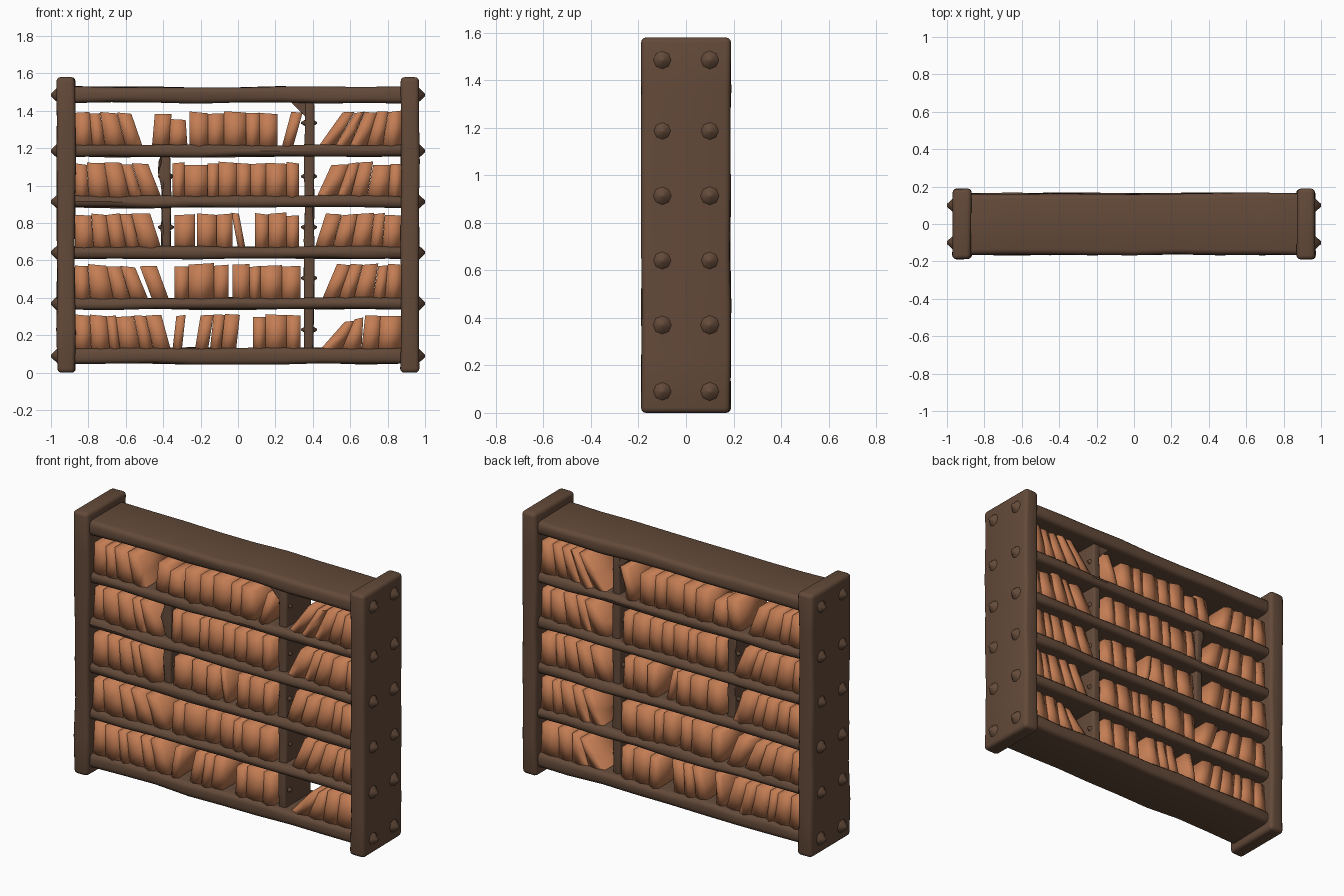
import bpy, bmesh, random
from math import radians, pi
from mathutils import Vector, Matrix

random.seed(4)
if "Cube" in bpy.data.objects:
    bpy.data.objects.remove(bpy.data.objects["Cube"])


def material(name, color):
    m = bpy.data.materials.new(name)
    m.use_nodes = True
    m.diffuse_color = color
    m.node_tree.nodes["Principled BSDF"].inputs["Base Color"].default_value = color
    return m


wood = material("dark_wood", (0.125, 0.068, 0.041, 1))
leather = material("tan_leather", (0.55, 0.205, 0.088, 1))


def finish(bm, name, mat, angle=40):
    bmesh.ops.recalc_face_normals(bm, faces=bm.faces)
    mesh = bpy.data.meshes.new(name)
    bm.to_mesh(mesh)
    bm.free()
    mesh.materials.append(mat)
    mesh.shade_smooth()
    mesh.set_sharp_from_angle(angle=radians(angle))
    ob = bpy.data.objects.new(name, mesh)
    bpy.context.collection.objects.link(ob)


def plank(name, size, center, axis, cuts, wobble, bevel):
    """Hand-hewn rounded board whose cross-section wavers along one axis."""
    bm = bmesh.new()
    bmesh.ops.create_cube(bm, size=1)
    for v in bm.verts:
        v.co = v.co * Vector(size) + Vector(center)
    along = [e for e in bm.edges
             if abs((e.verts[0].co - e.verts[1].co)[axis]) > size[axis] / 2]
    bmesh.ops.subdivide_edges(bm, edges=along, cuts=cuts, use_grid_fill=True)
    for v in bm.verts:
        for k in range(3):
            if k != axis:
                v.co[k] += random.uniform(-wobble, wobble)
    edges = [e for e in bm.edges if e.calc_face_angle(0) > 0.7]
    bmesh.ops.bevel(bm, geom=edges, offset=bevel, segments=3, profile=0.5,
                    affect='EDGES', clamp_overlap=True)
    finish(bm, name, wood)


def peg(name, base, side, radius, length):
    """Blunt, softly shaded wooden peg pointing along x."""
    bm = bmesh.new()
    bmesh.ops.create_cone(bm, cap_ends=True, segments=8, radius1=radius,
                          radius2=radius * 0.2, depth=length)
    turn = Matrix.Rotation(side * pi / 2, 4, 'Y')
    bmesh.ops.transform(bm, matrix=Matrix.Translation(base) @ turn, verts=bm.verts)
    finish(bm, name, wood, 80)


# Side posts
for side, label in ((1, "left"), (-1, "right")):
    plank(label + "_post", (0.098, 0.374, 1.58), (side * 0.919, 0, 0.79),
          2, 6, 0.004, 0.022)

# Evenly stepped shelves, thicker at top and bottom, with peg ends past the posts
shelf_count, step = 6, 0.275
shelves = []
for i in range(shelf_count):
    outer = i in (0, shelf_count - 1)
    thick = 0.085 if outer else 0.063
    z = 0.09 + step * i + (0.02 if i == shelf_count - 1 else 0)
    if not outer:
        z += 0.003 * (1 - i) + 0.005
    shelves.append((z, thick))
    plank("shelf", (1.8, 0.326, thick), (0, 0, z), 0, 7, 0.005, 0.028)
    for side in (1, -1):
        for y in (-0.1, 0.1):
            peg("shelf_peg", (side * 0.982, y, z), side, 0.04, 0.034)


def divider(name, x, first, last):
    """Upright board between two shelves, with a cross peg in every bay."""
    z0, z1 = shelves[first][0], shelves[last][0]
    plank(name, (0.05, 0.25, z1 - z0), (x, 0, (z0 + z1) / 2), 2, 8, 0.005, 0.012)
    for lower, upper in zip(shelves[first:last], shelves[first + 1:last + 1]):
        for y in (-0.09, 0.09):
            for side in (1, -1):
                peg("divider_peg", (x + side * 0.028, y, (lower[0] + upper[0]) / 2),
                    side, 0.022, 0.03)


divider("long_divider", 0.38, 0, 5)
divider("short_divider", -0.385, 2, 4)

# Wedge bracket under the top board
bm = bmesh.new()
base = bm.faces.new([bm.verts.new((x, -0.12, z))
                     for x, z in ((0.28, 1.45), (0.37, 1.45), (0.37, 1.36))])
tip = bmesh.ops.extrude_face_region(bm, geom=[base], use_keep_orig=True)["geom"]
bmesh.ops.translate(bm, vec=(0, 0.24, 0),
                    verts=[g for g in tip if isinstance(g, bmesh.types.BMVert)])
finish(bm, "top_bracket", wood)


def add_book(bm, b0, b1, t0, t1, z0, z1):
    """One worn book: four-sided outline with a bulging spine front and back."""
    depth = random.uniform(0.128, 0.142)
    slant = random.uniform(-0.01, 0.01)
    steps = (0, 0.5, 1)

    def corner(side, f, s):
        bottom, top = b0 + (b1 - b0) * s, t0 + (t1 - t0) * s
        push = (0.012 if s == 0.5 else 0) - 0.012 * f + random.uniform(-0.004, 0.004)
        return bm.verts.new((bottom + (top - bottom) * f, side * (depth + push),
                             z0 + (z1 - z0 + slant * (s - 0.5)) * f))

    front, back = [[[corner(side, f, s) for s in steps] for f in steps] for side in (-1, 1)]
    for i in range(2):
        for rows in (front, back):
            for j in range(2):
                bm.faces.new((rows[i][j], rows[i][j + 1], rows[i + 1][j + 1], rows[i + 1][j]))
        for k in (0, 2):
            bm.faces.new((front[k][i], front[k][i + 1], back[k][i + 1], back[k][i]))
            bm.faces.new((front[i][k], front[i + 1][k], back[i + 1][k], back[i][k]))


def book_group(name, level, b0, b1, t0, t1, height=0.173):
    """Row of books whose number follows from its width."""
    z, thick = shelves[level]
    floor = z + thick / 2
    count = max(1, round((b1 - b0) / 0.09))
    inner = [(i + random.uniform(-0.25, 0.25)) / count for i in range(1, count)]
    cuts = [0] + inner + [1]
    bm = bmesh.new()
    for s, e in zip(cuts, cuts[1:]):
        add_book(bm, b0 + (b1 - b0) * s, b0 + (b1 - b0) * e,
                 t0 + (t1 - t0) * s, t0 + (t1 - t0) * e,
                 floor - 0.008, floor + height + random.uniform(-0.008, 0.008))
    finish(bm, name, leather, 100)


# Books packed against each post: the bottom and top of their sloping free end
wall = 0.872
left_ends = ((0.66, 0.68), (0.45, 0.53), (0.41, 0.47), (0.42, 0.5), (0.43, 0.56))
right_ends = ((-0.36, -0.41), (-0.48, -0.55), (-0.41, -0.47), (-0.41, -0.48), (-0.51, -0.57))
for level, (bottom, top) in enumerate(left_ends):
    book_group("left_books", level, bottom, wall, top, wall)
for level, (bottom, top) in enumerate(right_ends):
    book_group("right_books", level, -wall, bottom, -wall, top)
book_group("slumped_books", 0, 0.44, 0.66, 0.57, 0.67, 0.15)

# Upright runs in the middle bays, per shelf
upright = (
    ((0.08, 0.335),),
    ((-0.34, -0.05), (-0.03, 0.12), (0.12, 0.335)),
    ((-0.34, -0.23), (-0.22, -0.03), (0.09, 0.325)),
    ((-0.35, 0.325),),
    ((-0.26, 0.21),),
)
for level, runs in enumerate(upright):
    for x0, x1 in runs:
        book_group("middle_books", level, x0, x1, x0, x1)
book_group("short_book", 4, -0.37, -0.27, -0.36, -0.28, 0.13)

# Single leaning books: centre at the bottom, width, sideways lean
leaning = (
    ((-0.325, 0.05, 0.02), (-0.195, 0.07, 0.03), (-0.08, 0.14, 0.02)),
    ((-0.415, 0.09, -0.065),),
    ((0.02, 0.04, -0.035),),
    (),
    ((-0.415, 0.09, 0.015), (0.265, 0.06, 0.05)),
)
for level, books in enumerate(leaning):
    for x, width, lean in books:
        x0, x1 = x - width / 2, x + width / 2
        book_group("leaning_book", level, x0, x1, x0 + lean, x1 + lean)
